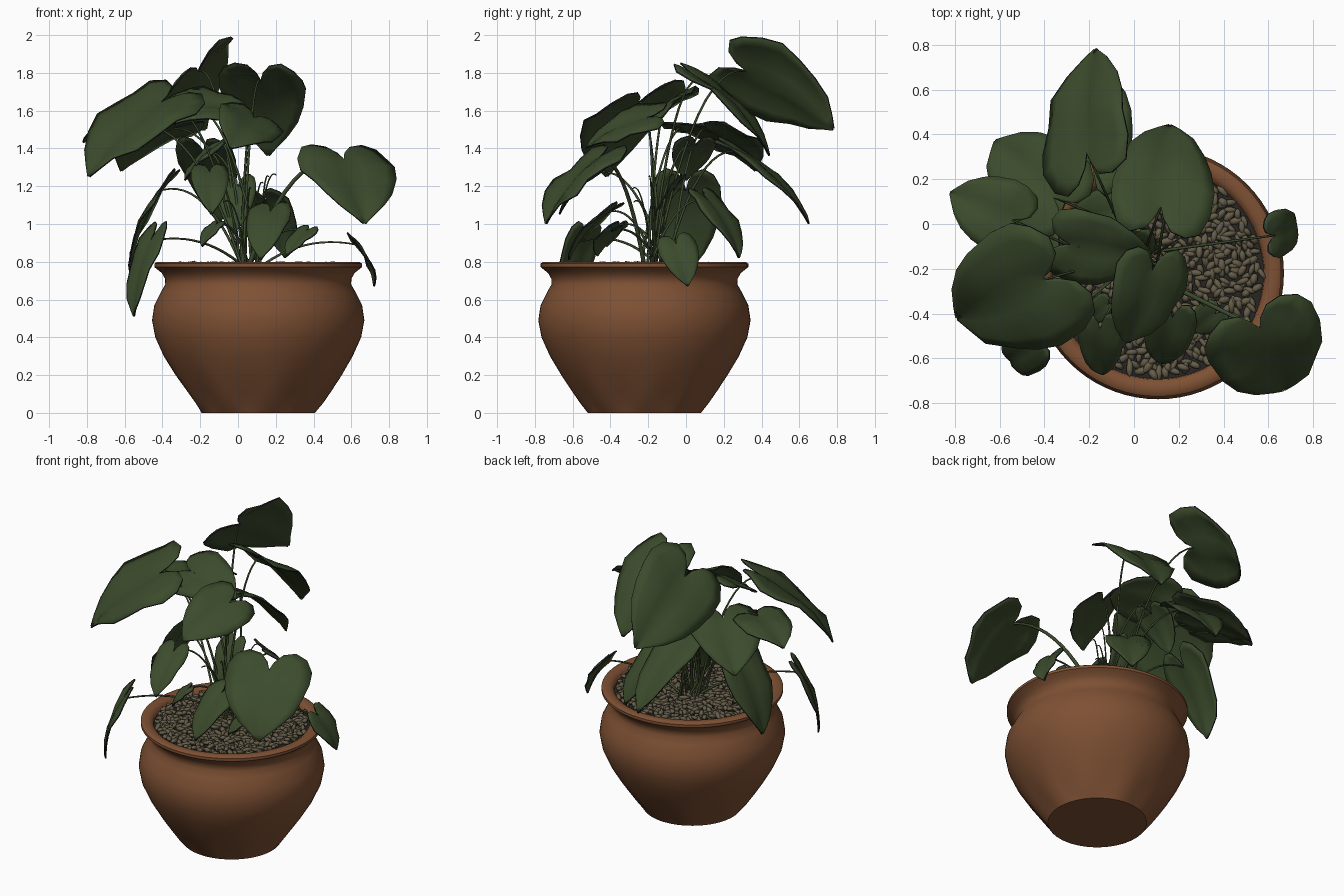
import bpy, bmesh, math, random
from mathutils import Vector, Matrix

random.seed(4)
if "Cube" in bpy.data.objects:
    bpy.data.objects.remove(bpy.data.objects["Cube"])


def material(name, rgb):
    m = bpy.data.materials.new(name)
    m.use_nodes = True
    m.diffuse_color = (*rgb, 1)
    bsdf = next(n for n in m.node_tree.nodes if n.type == 'BSDF_PRINCIPLED')
    bsdf.inputs["Base Color"].default_value = (*rgb, 1)
    bsdf.inputs["Roughness"].default_value = 0.8
    return m


TERRACOTTA = material("terracotta", (0.21, 0.082, 0.034))
STONE = material("gravel stone", (0.13, 0.108, 0.066))
SOIL = material("dark soil", (0.02, 0.019, 0.016))
LEAF = material("leaf green", (0.044, 0.07, 0.025))
EDGE = material("leaf edge", (0.01, 0.011, 0.012))
STEM = material("stem green", (0.045, 0.068, 0.026))

CENTRE = Vector((0.107, -0.22, 0))
UP = Vector((0, 0, 1))


def add_object(name, bm, *mats):
    mesh = bpy.data.meshes.new(name)
    bm.to_mesh(mesh)
    bm.free()
    for m in mats:
        mesh.materials.append(m)
    ob = bpy.data.objects.new(name, mesh)
    bpy.context.collection.objects.link(ob)
    return ob


def smooth(ob, angle=50):
    bpy.ops.object.select_all(action='DESELECT')
    ob.select_set(True)
    bpy.context.view_layer.objects.active = ob
    bpy.ops.object.shade_smooth_by_angle(angle=math.radians(angle))


# Pot: lathed profile, with shallow flutes fading out above the foot
def make_pot(steps=72):
    profile = [(0.3, 0), (0.335, 0.05), (0.385, 0.12), (0.44, 0.2), (0.5, 0.3), (0.545, 0.4),
               (0.562, 0.49), (0.55, 0.57), (0.515, 0.64), (0.492, 0.68), (0.493, 0.71),
               (0.51, 0.74), (0.535, 0.76), (0.55, 0.772), (0.55, 0.79), (0.535, 0.8), (0.5, 0.8),
               (0.475, 0.785), (0.46, 0.7)]
    bm = bmesh.new()
    rings = []
    for r, z in profile:
        flute = 0.028 * max(0, 1 - z / 0.25) if z > 0 else 0
        ring = []
        for i in range(steps):
            a = math.tau * i / steps
            rr = r * (1 + flute * math.cos(9 * a))
            ring.append(bm.verts.new(CENTRE + Vector((rr * math.cos(a), rr * math.sin(a), z))))
        rings.append(ring)
    for low, high in zip(rings, rings[1:]):
        for i in range(steps):
            j = (i + 1) % steps
            bm.faces.new((low[i], low[j], high[j], high[i]))
    bm.faces.new(rings[0][::-1])
    smooth(add_object("pot", bm, TERRACOTTA))


make_pot()

# Soil disc under the gravel
bm = bmesh.new()
bmesh.ops.create_circle(bm, cap_ends=True, segments=48, radius=0.475,
                        matrix=Matrix.Translation(CENTRE + UP * 0.765))
add_object("soil", bm, SOIL)

# Gravel: long flattened pebbles spread evenly on a spiral
bm = bmesh.new()
count = 620
for i in range(count):
    r = 0.455 * math.sqrt((i + 0.5) / count)
    a = i * 2.39996
    jitter = Vector((random.uniform(-0.01, 0.01), random.uniform(-0.01, 0.01), 0))
    spot = CENTRE + jitter + Vector((r * math.cos(a), r * math.sin(a), random.uniform(0.768, 0.787)))
    turn = Matrix.Rotation(random.uniform(0, math.tau), 4, 'Z') @ \
        Matrix.Rotation(random.uniform(-0.4, 0.4), 4, 'Y')
    size = Matrix.Diagonal((random.uniform(0.026, 0.04), random.uniform(0.013, 0.02), 0.014, 1))
    bmesh.ops.create_icosphere(bm, subdivisions=1, radius=1,
                               matrix=Matrix.Translation(spot) @ turn @ size)
smooth(add_object("gravel", bm, STONE), 60)


# Stem: thin tube rising from the crown and arching to its leaf
def make_stem(name, end, thick=0.006):
    root = CENTRE + Vector((random.uniform(-0.1, 0.03), random.uniform(-0.02, 0.14), 0.76))
    mid = root.lerp(end, 0.45)
    mid.z = end.z + 0.06
    curve = bpy.data.curves.new(name, 'CURVE')
    curve.dimensions = '3D'
    curve.bevel_depth = thick
    curve.bevel_resolution = 1
    curve.materials.append(STEM)
    line = curve.splines.new('POLY')
    steps = 12
    line.points.add(steps)
    for i, p in enumerate(line.points):
        t = i / steps
        p.co = (*(root * (1 - t) ** 2 + mid * 2 * t * (1 - t) + end * t * t), 1)
        p.radius = 1.3 - 0.5 * t
    bpy.context.collection.objects.link(bpy.data.objects.new(name, curve))


# Half outline of a heart: (sideways, lengthwise, where it meets the midrib)
HEART = [(0.04, -0.12, 0), (0.13, -0.24, 0.01), (0.27, -0.28, 0.03), (0.41, -0.2, 0.06),
         (0.49, -0.03, 0.12), (0.5, 0.16, 0.25), (0.45, 0.4, 0.43), (0.37, 0.6, 0.6),
         (0.24, 0.79, 0.77), (0.1, 0.92, 0.9), (0.015, 1, 0.99)]


# Leaf: bent heart-shaped blade from the stem joint to the tip
def make_leaf(name, base, tip, width, roll, stem=0.006):
    base, tip = Vector(base), Vector(tip)
    length = (tip - base).length
    along = (tip - base).normalized()
    flat = along.cross(UP).normalized()
    rise = flat.cross(along)
    roll = math.radians(roll)
    side = flat * math.cos(roll) + rise * math.sin(roll)
    normal = side.cross(along)
    phase = random.uniform(0, 6)
    across = 4

    def place(w, v):
        bulge = 0.28 * v * (1 - v) * length - 0.2 * width * w * w
        bulge += 0.04 * width * math.sin(9 * v + 5 * w + phase) * abs(w) * 2
        bulge += 0.05 * width * min(abs(w) * 5, 1)
        return base + along * v * length + side * w * width + normal * bulge

    bm = bmesh.new()
    for sign in (1, -1):
        rows = []
        for w, v, m in HEART:
            rows.append([bm.verts.new(place(sign * w * k / across, m + (v - m) * k / across))
                         for k in range(across + 1)])
        for a, b in zip(rows, rows[1:]):
            for k in range(across):
                quad = (a[k], a[k + 1], b[k + 1], b[k])
                bm.faces.new(quad if sign > 0 else quad[::-1])
    bmesh.ops.remove_doubles(bm, verts=bm.verts, dist=0.0005)
    ob = add_object(name, bm, LEAF, EDGE)
    smooth(ob, 80)
    solid = ob.modifiers.new("thickness", 'SOLIDIFY')
    solid.thickness = 0.009
    solid.offset = 0
    solid.material_offset_rim = 1
    make_stem(name + "_stem", base, stem)


# Tall leaves: stem joint, tip, width, roll
tall = {
    "top_back_leaf": ((-0.21, 0.32, 1.81), (-0.17, 0.78, 1.5), 0.54, 50),
    "back_leaf": ((0.12, 0.08, 1.76), (0.16, 0.44, 1.36), 0.46, -3),
    "lower_back_leaf": ((-0.18, 0.28, 1.38), (-0.1, 0.65, 1.0), 0.31, 0),
    "centre_leaf": ((-0.28, -0.09, 1.63), (0.08, -0.13, 1.56), 0.37, -28),
    "front_leaf": ((0.08, -0.21, 1.56), (-0.04, -0.53, 1.4), 0.36, 30),
    "big_right_leaf": ((-0.41, -0.25, 1.64), (-0.79, -0.42, 1.25), 0.6, 15),
    "back_right_leaf": ((-0.36, 0.12, 1.5), (-0.62, 0.37, 1.28), 0.45, 0),
    "outer_right_leaf": ((-0.55, 0.02, 1.52), (-0.82, 0.14, 1.43), 0.34, 0),
}
for name, spec in tall.items():
    make_leaf(name, *spec)
make_leaf("big_left_leaf", (0.56, -0.47, 1.34), (0.67, -0.74, 1.0), 0.53, 0, 0.01)

# Low and inner leaves
low = {
    "hanging_leaf": ((-0.4, 0.0, 1.18), (-0.57, 0.01, 0.74), 0.37, 0),
    "drooping_leaf": ((-0.46, -0.55, 0.91), (-0.55, -0.61, 0.51), 0.22, 0),
    "small_front_leaf": ((-0.15, -0.47, 1.27), (-0.14, -0.67, 1.05), 0.2, 0),
    "low_front_leaf": ((0.17, -0.42, 1.06), (0.12, -0.62, 0.81), 0.23, 0),
    "tiny_left_leaf": ((0.36, -0.4, 0.96), (0.26, -0.47, 0.83), 0.15, 10),
    "tiny_right_leaf": ((-0.12, -0.36, 0.99), (-0.19, -0.42, 0.88), 0.12, 0),
    "low_back_leaf": ((0.15, 0.12, 1.12), (0.25, 0.28, 0.82), 0.28, 0),
    "low_left_leaf": ((0.63, -0.05, 0.89), (0.72, 0.01, 0.67), 0.21, -25),
    "inner_right_leaf": ((-0.1, 0.05, 1.42), (-0.28, 0.0, 1.23), 0.23, 0),
    "inner_leaf": ((0.0, -0.06, 1.2), (-0.02, -0.17, 0.95), 0.2, 0),
}
for name, spec in low.items():
    make_leaf(name, *spec)

# Bare young stems in the middle of the clump
for i in range(5):
    end = CENTRE + Vector((random.uniform(-0.3, 0.15), random.uniform(-0.1, 0.25),
                           random.uniform(1.05, 1.35)))
    make_stem("bare_stem", end, 0.004)
